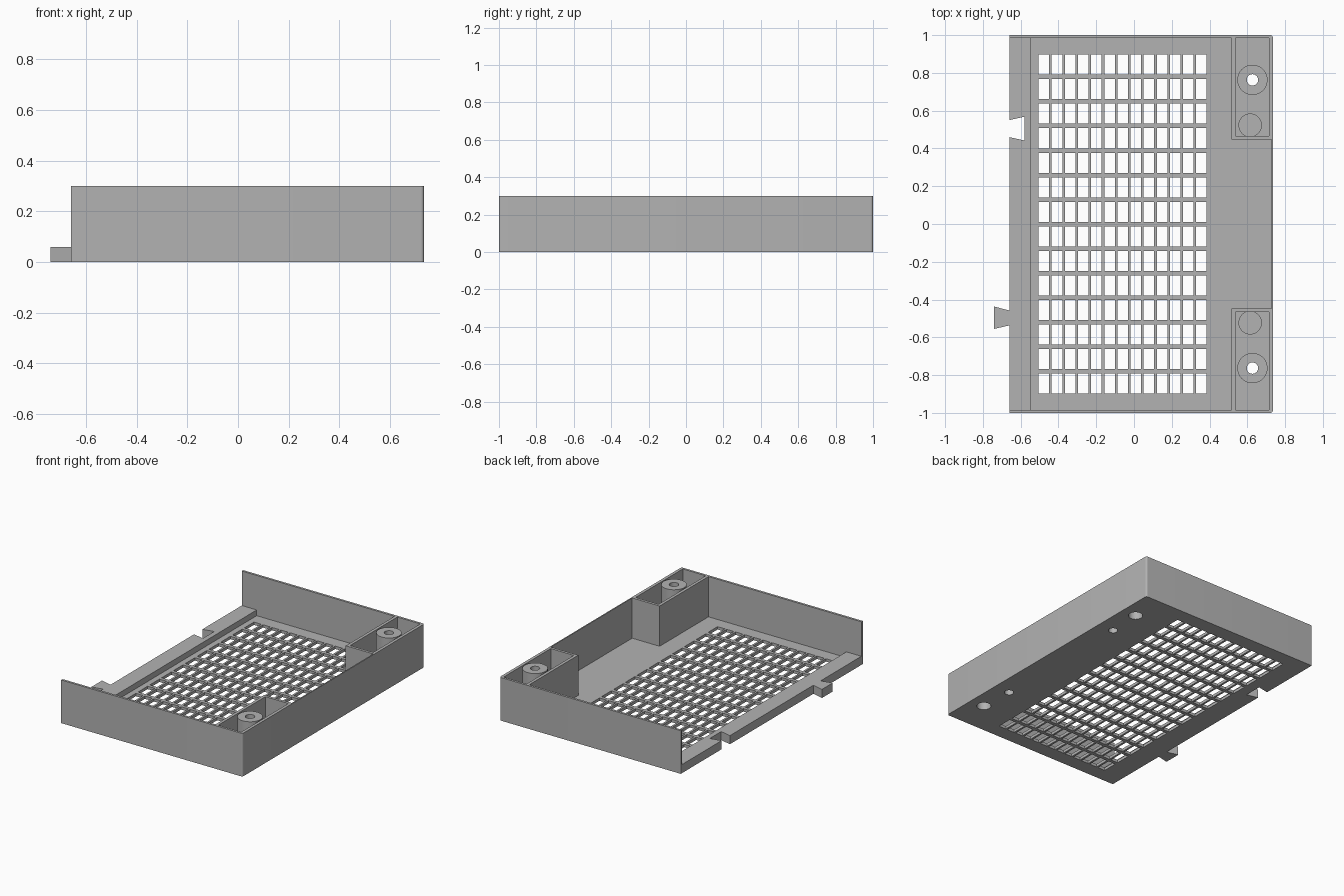
import bpy, bmesh, math

if "Cube" in bpy.data.objects:
    bpy.data.objects.remove(bpy.data.objects["Cube"])

grey = bpy.data.materials.new("plain grey")
grey.diffuse_color = (0.45, 0.45, 0.45, 1)
grey.use_nodes = True
grey.node_tree.nodes["Principled BSDF"].inputs["Base Color"].default_value = grey.diffuse_color


def add_prism(bm, outline, z0, z1):
    """Extrude a counter-clockwise xy outline from z0 to z1."""
    face = bm.faces.new([bm.verts.new((x, y, z0)) for x, y in outline])
    top = bmesh.ops.extrude_face_region(bm, geom=[face])["geom"]
    verts = [v for v in top if isinstance(v, bmesh.types.BMVert)]
    bmesh.ops.translate(bm, verts=verts, vec=(0, 0, z1 - z0))


def make(name, prisms):
    bm = bmesh.new()
    for p in prisms:
        add_prism(bm, *p)
    bmesh.ops.recalc_face_normals(bm, faces=bm.faces)
    mesh = bpy.data.meshes.new(name)
    bm.to_mesh(mesh)
    bm.free()
    mesh.materials.append(grey)
    ob = bpy.data.objects.new(name, mesh)
    bpy.context.collection.objects.link(ob)
    return ob


def cut(ob, prisms):
    """Subtract prisms from an object and discard the cutter."""
    cutter = make("cutter", prisms)
    cutter.hide_render = True
    mod = ob.modifiers.new("cut", 'BOOLEAN')
    mod.operation, mod.solver, mod.object = 'DIFFERENCE', 'EXACT', cutter
    bpy.context.view_layer.objects.active = ob
    bpy.ops.object.modifier_apply(modifier=mod.name)
    bpy.data.objects.remove(cutter)


def rect(x0, x1, y0, y1):
    return [(x0, y0), (x1, y0), (x1, y1), (x0, y1)]


def circle(x, y, r, n=48):
    return [(x + r * math.cos(2 * math.pi * i / n),
             y + r * math.sin(2 * math.pi * i / n)) for i in range(n)]


def arc(x, y, r, start):
    return [(x + r * math.cos(math.radians(start + a)),
             y + r * math.sin(math.radians(start + a))) for a in range(0, 91, 15)]


L, R, H, FLOOR, LEDGE = -0.66, 0.735, 0.30, 0.02, 0.06
IN = 0.984          # inner face of the end walls
BOX_X, BOX_Y = 0.516, 0.447

# Tray block with two rounded corners and a dovetail notch on the open side
outline = ([(L, -1)] + arc(R - 0.013, -0.987, 0.013, -90)
           + arc(R - 0.013, 0.987, 0.013, 0)
           + [(L, 1), (L, 0.55), (-0.58, 0.568), (-0.58, 0.442), (L, 0.46)])
tray = make("tray", [(outline, 0, H)])

# Main cavity, leaving a solid block at both right corners
cavity = [(-0.545, -IN), (BOX_X, -IN), (BOX_X, -BOX_Y), (0.727, -BOX_Y),
          (0.727, BOX_Y), (BOX_X, BOX_Y), (BOX_X, IN), (-0.545, IN)]
cut(tray, [(cavity, FLOOR, 0.4)])
# Space above the low ledge
cut(tray, [(rect(-0.9, -0.54, -IN, IN), LEDGE, 0.4)])
# Hollow corner boxes
cut(tray, [(rect(0.537, 0.714, 0.466, IN), FLOOR, 0.4),
           (rect(0.537, 0.714, -IN, -0.466), FLOOR, 0.4)])
# Ventilation grid
cut(tray, [(rect(-0.505 + i * 0.0695, -0.449 + i * 0.0695,
                 -0.897 + j * 0.1298, -0.791 + j * 0.1298), -0.1, 0.1)
           for i in range(13) for j in range(14)])

# Screw bosses with a wide lower bore, and short blind posts
for side, s in (("back", 1), ("front", -1)):
    bx, by, px, py = 0.627, 0.763 * s, 0.615, 0.523 * s
    cut(tray, [(circle(bx, by, 0.046), -0.1, 0.1),
               (circle(px, py, 0.03), -0.1, 0.1)])
    boss = make(side + "_screw_boss", [(circle(bx, by, 0.08), FLOOR, H)])
    cut(boss, [(circle(bx, by, 0.046), -0.1, 0.2)])
    cut(boss, [(circle(bx, by, 0.03), 0.1, 0.4)])
    post = make(side + "_blind_post", [(circle(px, py, 0.062), FLOOR, 0.12)])
    cut(post, [(circle(px, py, 0.03), -0.1, 0.1)])

# Dovetail tab
make("dovetail_tab", [([(-0.74, -0.555), (L, -0.537), (L, -0.458),
                        (-0.74, -0.437)], 0, LEDGE)])

# Smooth only the curved walls
for ob in bpy.context.scene.objects:
    ob.select_set(True)
bpy.ops.object.shade_smooth_by_angle(angle=math.radians(30))
